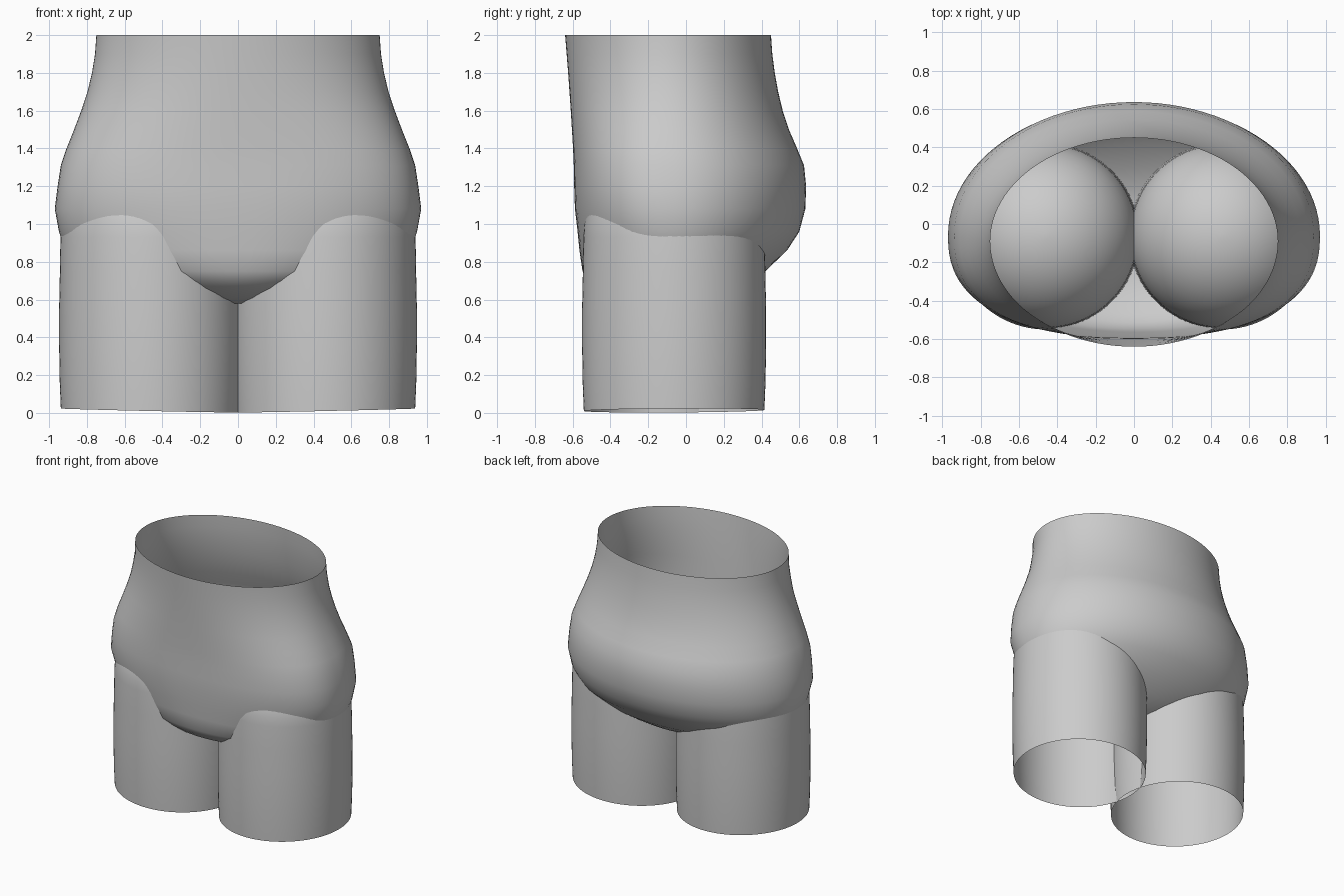
import bpy, bmesh, math

if "Cube" in bpy.data.objects:
    bpy.data.objects.remove(bpy.data.objects["Cube"])

N = 96


def spow(v, e):
    return math.copysign(abs(v) ** e, v)


def loft(name, rings, cap_top=False, cap_bottom=False):
    """Skin a list of closed point rings, ordered top to bottom."""
    bm = bmesh.new()
    loops = [[bm.verts.new(p) for p in r] for r in rings]
    for a, b in zip(loops, loops[1:]):
        for i in range(N):
            j = (i + 1) % N
            bm.faces.new((a[i], b[i], b[j], a[j]))
    for use, loop in ((cap_top, loops[0]), (cap_bottom, loops[-1])):
        if use:
            bm.faces.new(loop)
    bmesh.ops.recalc_face_normals(bm, faces=bm.faces)
    me = bpy.data.meshes.new(name)
    bm.to_mesh(me)
    bm.free()
    ob = bpy.data.objects.new(name, me)
    bpy.context.collection.objects.link(ob)
    bpy.ops.object.select_all(action='DESELECT')
    ob.select_set(True)
    bpy.context.view_layer.objects.active = ob
    bpy.ops.object.shade_smooth_by_angle(angle=math.radians(50))
    return ob


def torso_ring(z, hx, yf, yb, cy, n):
    """Oval with a squarer front half (exponent n) and elliptical back."""
    pts = []
    for i in range(N):
        t = 2 * math.pi * i / N
        c, s = math.cos(t), math.sin(t)
        e, h = (1.0, yb - cy) if s > 0 else (2 / n, cy - yf)
        pts.append((hx * spow(c, e), cy + h * spow(s, e), z))
    return pts


# torso: height, half width, front y, back y, centre y, front exponent
sections = [
    (2.00, .750, -.640, .450, -.09, 2.0),
    (1.90, .757, -.632, .457, -.09, 2.0),
    (1.80, .773, -.624, .470, -.09, 2.05),
    (1.70, .797, -.617, .488, -.085, 2.1),
    (1.60, .830, -.610, .512, -.08, 2.2),
    (1.50, .868, -.604, .545, -.075, 2.3),
    (1.40, .908, -.598, .588, -.07, 2.4),
    (1.31, .938, -.594, .625, -.06, 2.5),
    (1.20, .955, -.592, .636, -.06, 2.5),
    (1.08, .970, -.588, .632, -.06, 2.45),
    (.96, .948, -.574, .600, -.06, 2.3),
    (.86, .915, -.564, .535, -.06, 2.2),
    (.75, .820, -.548, .420, -.06, 2.1),
    (.70, .680, -.515, .350, -.06, 2.0),
    (.66, .560, -.470, .290, -.08, 2.0),
    (.61, .400, -.370, .190, -.09, 2.0),
    (.58, .220, -.270, .080, -.09, 2.0),
]
loft("torso", [torso_ring(*s) for s in sections], cap_bottom=True)


# thighs: open tubes with domed tops hidden inside the torso
def thigh(name, side):
    prof = []
    for k in range(12):
        a = math.radians(88 - 8 * k)
        prof.append((.93 + .48 * math.sin(a), .48 * math.cos(a)))
    prof += [(.75, .483), (.55, .487), (.35, .487), (.15, .484), (0, .478)]
    rings = []
    for z, r in prof:
        ring = []
        for i in range(N):
            t = 2 * math.pi * i / N
            x, y = .46 + r * math.cos(t), -.063 + r * math.sin(t)
            # slightly tilted lower rim
            tilt = (.003 + .022 * x + .006 * y) * max(0, 1 - z / .6)
            ring.append((side * x, y, z + tilt))
        rings.append(ring)
    loft(name, rings, cap_top=True)


thigh("left_thigh", 1)
thigh("right_thigh", -1)
